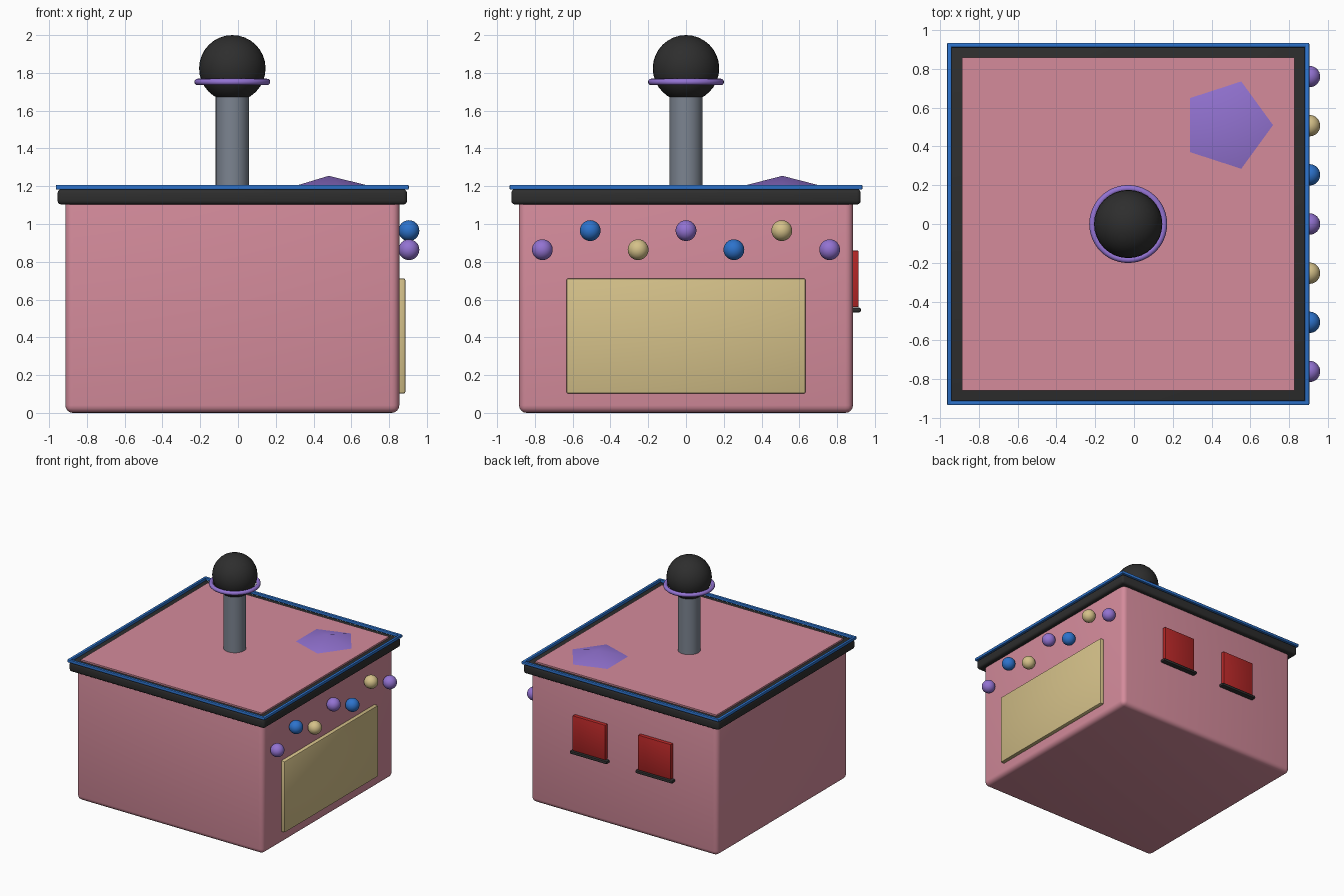
import bpy, math

if "Cube" in bpy.data.objects:
    bpy.data.objects.remove(bpy.data.objects["Cube"])

CX = -0.03   # house centre in x


def mat(name, rgb):
    m = bpy.data.materials.new(name)
    m.diffuse_color = (*rgb, 1)
    m.use_nodes = True
    m.node_tree.nodes["Principled BSDF"].inputs["Base Color"].default_value = m.diffuse_color
    return m


PINK = mat("pink", (0.66, 0.26, 0.33))
BLACK = mat("black", (0.027, 0.027, 0.027))
BLUE = mat("blue", (0.026, 0.17, 0.60))
TAN = mat("tan", (0.66, 0.53, 0.25))
PURPLE = mat("purple", (0.29, 0.17, 0.64))
GREY = mat("grey", (0.20, 0.23, 0.28))
RED = mat("red", (0.46, 0.02, 0.02))


def finish(name, m):
    o = bpy.context.object
    o.name = name
    o.data.materials.append(m)
    bpy.ops.object.shade_smooth_by_angle(angle=math.radians(35))
    return o


def box(name, m, lo, hi, bevel=0.0, seg=3):
    bpy.ops.mesh.primitive_cube_add(size=1, location=[(a + b) / 2 for a, b in zip(lo, hi)])
    o = bpy.context.object
    o.scale = [b - a for a, b in zip(lo, hi)]
    bpy.ops.object.transform_apply(location=False, rotation=False, scale=True)
    if bevel:
        b = o.modifiers.new("bevel", 'BEVEL')
        b.width, b.segments = bevel, seg
        bpy.ops.object.modifier_apply(modifier="bevel")
    return finish(name, m)


def ball(name, m, r, loc):
    bpy.ops.mesh.primitive_uv_sphere_add(segments=32, ring_count=16, radius=r, location=loc)
    return finish(name, m)


# walls, eaves slab and roof plate
box("walls", PINK, (CX - .884, -.884, 0), (CX + .884, .884, 1.15), .04, 4)
box("eaves", BLACK, (CX - .925, -.925, 1.103), (CX + .925, .925, 1.184), .02)
box("roof_plate", PINK, (CX - .858, -.858, 1.15), (CX + .858, .858, 1.197))

# thin blue rim around the roof
for s in (-1, 1):
    a, b = sorted((s * .910, s * .934))
    box("rim_side", BLUE, (CX + a, -.934, 1.182), (CX + b, .934, 1.207), .006, 2)
    box("rim_end", BLUE, (CX - .934, a, 1.182), (CX + .934, b, 1.207), .006, 2)

# chimney post with ball and ring
bpy.ops.mesh.primitive_cylinder_add(vertices=32, radius=.088, depth=.55, location=(CX, 0, 1.455))
finish("post", GREY)
ball("post_ball", BLACK, .176, (CX, 0, 1.824))
bpy.ops.mesh.primitive_torus_add(major_radius=.184, minor_radius=.017, major_segments=48,
                                 minor_segments=12, location=(CX, 0, 1.752))
finish("ball_ring", PURPLE)

# shallow five-sided pyramid on the roof
bpy.ops.mesh.primitive_cone_add(vertices=5, radius1=.245, radius2=0, depth=.06,
                                location=(.48, .51, 1.225), rotation=(0, 0, 0))
o = bpy.context.object
v = max((p for p in o.data.vertices if p.co.z < 0), key=lambda p: p.co.x)
o.rotation_euler.z = -math.atan2(v.co.y, v.co.x)
finish("roof_pyramid", PURPLE)

# large panel and zigzag row of lights on the right wall
box("panel", TAN, (.83, -.633, .102), (.886, .633, .712), .01, 2)
for i, m in enumerate((PURPLE, BLUE, TAN, PURPLE, BLUE, TAN, PURPLE)):
    ball("light", m, .055, (.905, (i - 3) * .2535, .864 if i % 2 == 0 else .965))

# two windows with sills on the back wall
for s in (-1, 1):
    x = CX + .31 * s
    box("window", RED, (x - .155, .86, .56), (x + .155, .914, .86), .006, 2)
    box("window_sill", BLACK, (x - .175, .86, .532), (x + .175, .926, .558), .01, 2)
